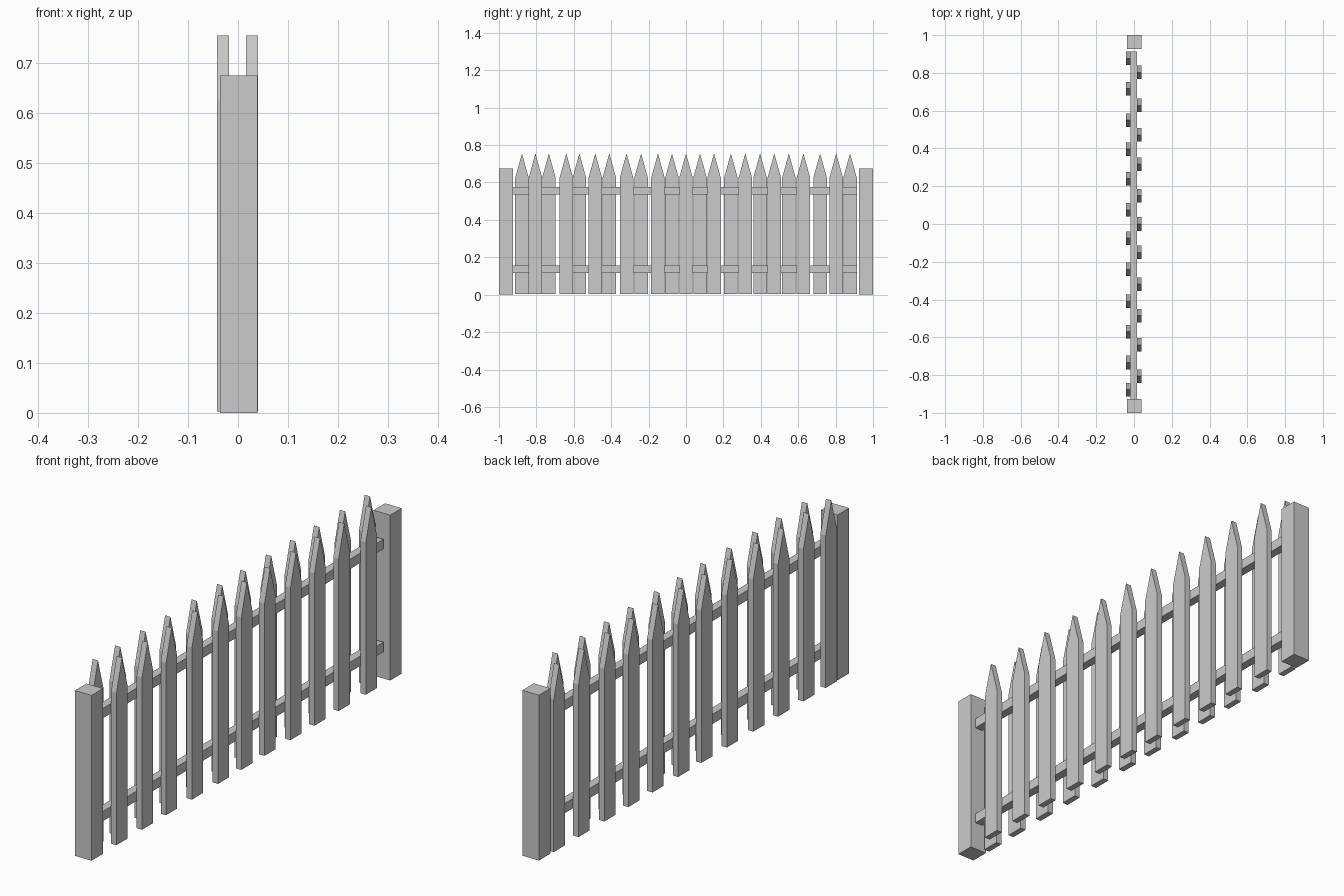
import bpy, bmesh

if "Cube" in bpy.data.objects:
    bpy.data.objects.remove(bpy.data.objects["Cube"])


def prism(name, profile, x0, x1):
    """Extrude a (y, z) outline along x."""
    bm = bmesh.new()
    face = bm.faces.new([bm.verts.new((x0, y, z)) for y, z in profile])
    ext = bmesh.ops.extrude_face_region(bm, geom=[face])
    verts = [g for g in ext["geom"] if isinstance(g, bmesh.types.BMVert)]
    bmesh.ops.translate(bm, verts=verts, vec=(x1 - x0, 0, 0))
    bmesh.ops.recalc_face_normals(bm, faces=bm.faces)
    mesh = bpy.data.meshes.new(name)
    bm.to_mesh(mesh)
    bm.free()
    obj = bpy.data.objects.new(name, mesh)
    bpy.context.collection.objects.link(obj)
    return obj


def box(name, x0, x1, y0, y1, z0, z1):
    return prism(name, [(y0, z0), (y1, z0), (y1, z1), (y0, z1)], x0, x1)


def picket(name, y, x0, x1, z0):
    w = 0.036
    prism(name, [(y - w, z0), (y + w, z0), (y + w, 0.625),
                 (y, 0.755), (y - w, 0.625)], x0, x1)


# End posts
box("front_post", -0.036, 0.039, -1.0, -0.926, 0, 0.675)
box("back_post", -0.036, 0.039, 0.926, 1.0, 0, 0.675)

# Horizontal rails
for name, z in (("lower_rail", 0.115), ("upper_rail", 0.535)):
    box(name, -0.018, 0.016, -0.928, 0.914, z, z + 0.04)

# Pointed pickets, staggered on the two sides of the rails
left = [-0.877, -0.733, -0.57, -0.41, -0.24, -0.075,
        0.075, 0.24, 0.396, 0.55, 0.717, 0.877]
right = [-0.805, -0.64, -0.485, -0.318, -0.15, 0.0,
         0.15, 0.317, 0.472, 0.628, 0.803]
for i, y in enumerate(left):
    picket(f"left_picket_{i + 1}", y, -0.042, -0.018, 0.003)
for i, y in enumerate(right):
    picket(f"right_picket_{i + 1}", y, 0.016, 0.04, 0.003)
